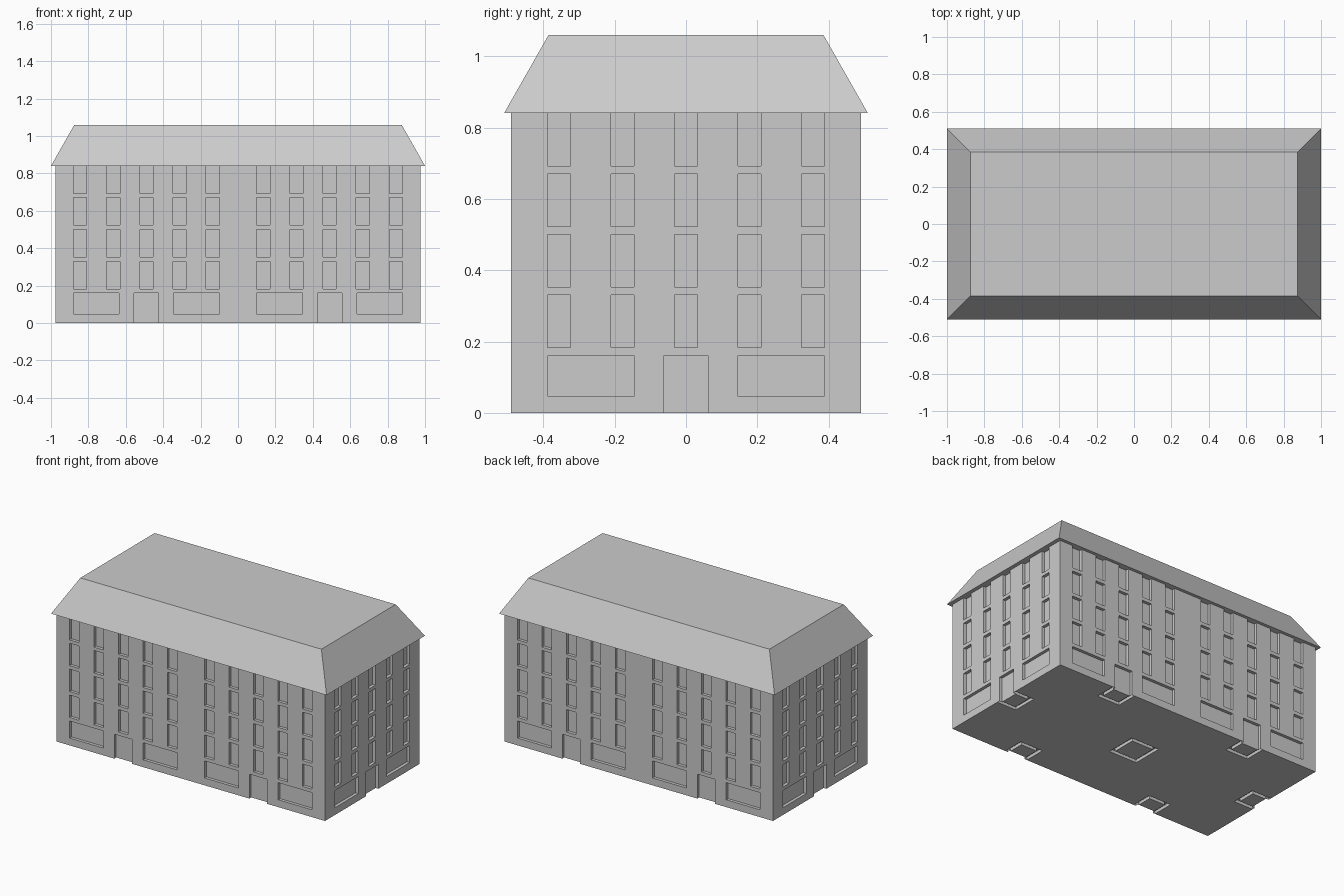
import bpy
import bmesh
from mathutils import Matrix, Vector

cube = bpy.data.objects.get("Cube")
if cube:
    bpy.data.objects.remove(cube, do_unlink=True)

stone = bpy.data.materials.new("stone_grey")
stone.use_nodes = True
GREY = (0.6, 0.6, 0.6, 1)
stone.diffuse_color = GREY
stone.node_tree.nodes["Principled BSDF"].inputs["Base Color"].default_value = GREY

HX, HY, EAVES, DEPTH = 0.975, 0.49, 0.84, 0.02


def finish(name, bm):
    bmesh.ops.recalc_face_normals(bm, faces=bm.faces)
    mesh = bpy.data.meshes.new(name)
    bm.to_mesh(mesh)
    bm.free()
    mesh.materials.append(stone)
    obj = bpy.data.objects.new(name, mesh)
    bpy.context.collection.objects.link(obj)
    return obj


def wall(name, half, dist, turn, openings):
    """Wall cut into a grid along the opening edges; cells inside openings are set back."""
    us = sorted({-half, half} | {u for o in openings for u in o[:2]})
    zs = sorted({0, EAVES} | {z for o in openings for z in o[2:]})
    bm = bmesh.new()
    rot = Matrix.Rotation(turn, 3, 'Z')

    def quad(pts):
        bm.faces.new([bm.verts.new(rot @ Vector(p)) for p in pts])

    # plain wall cells
    for u0, u1 in zip(us, us[1:]):
        for z0, z1 in zip(zs, zs[1:]):
            cu, cz = (u0 + u1) / 2, (z0 + z1) / 2
            if not any(a < cu < b and c < cz < d for a, b, c, d in openings):
                quad([(u0, -dist, z0), (u1, -dist, z0), (u1, -dist, z1), (u0, -dist, z1)])
    # recessed panels with their reveals
    back = DEPTH - dist
    for a, b, c, d in openings:
        rim = [(a, c), (b, c), (b, d), (a, d)]
        quad([(u, back, z) for u, z in rim])
        for (u0, z0), (u1, z1) in zip(rim, rim[1:] + rim[:1]):
            if z0 == z1 == 0:
                continue
            quad([(u0, -dist, z0), (u1, -dist, z1), (u1, back, z1), (u0, back, z0)])
    bmesh.ops.remove_doubles(bm, verts=bm.verts, dist=0.0001)
    bmesh.ops.dissolve_limit(bm, angle_limit=0.01, verts=bm.verts, edges=bm.edges)
    obj = finish(name, bm)
    # make the outer wall face away from the building
    outward = rot @ Vector((0, -1, 0))
    if sum(p.area * p.normal.dot(outward) for p in obj.data.polygons) < 0:
        obj.data.flip_normals()
    return obj


# window rows and ground floor openings
rows = [(0.183 + i * 0.17, 0.33 + i * 0.17) for i in range(3)] + [(0.692, EAVES)]
long_side = [(c - 0.035, c + 0.035, *r)
             for s in (-1, 1) for c in (s * x for x in (0.135, 0.312, 0.49, 0.667, 0.845))
             for r in rows]
for s in (-1, 1):
    for a, b, bottom in ((0.1, 0.345, 0.048), (0.425, 0.555, 0), (0.635, 0.88, 0.048)):
        long_side.append((min(s * a, s * b), max(s * a, s * b), bottom, 0.16))

short_side = [(c - 0.032, c + 0.032, *r) for c in (-0.356, -0.178, 0, 0.178, 0.356) for r in rows]
short_side += [(-0.388, -0.145, 0.048, 0.16), (-0.063, 0.063, 0, 0.16), (0.145, 0.388, 0.048, 0.16)]

QUARTER = 1.570796
wall("front_wall", HX, HY, 0, long_side)
wall("left_wall", HY, HX, QUARTER, short_side)
wall("back_wall", HX, HY, 2 * QUARTER, long_side)
wall("right_wall", HY, HX, 3 * QUARTER, short_side)


def box(name, x0, x1, y0, y1, z0, z1):
    bm = bmesh.new()
    bmesh.ops.create_cube(bm, size=1)
    for v in bm.verts:
        v.co = Vector((x1 if v.co.x > 0 else x0, y1 if v.co.y > 0 else y0, z1 if v.co.z > 0 else z0))
    return finish(name, bm)


# floor slab with door notches and shallow square grooves beneath
floor = box("floor", -HX, HX, -HY, HY, 0, 0.04)
pads = [(x, s * HY, 0.065, DEPTH) for x in (-0.49, 0.49) for s in (-1, 1)]
pads += [(s * HX, 0, DEPTH, 0.063) for s in (-1, 1)]


def cut(cutter):
    cutter.hide_render = True
    cutter.hide_viewport = True
    mod = floor.modifiers.new("cut", 'BOOLEAN')
    mod.operation = 'DIFFERENCE'
    mod.solver = 'EXACT'
    mod.object = cutter


def groove(x, y, size):
    for sx, sy in ((-1, 0), (1, 0), (0, -1), (0, 1)):
        w, h = (0.012, size + 0.012) if sx else (size + 0.012, 0.012)
        cx, cy = x + sx * size, y + sy * size
        cut(box("groove_cutter", cx - w, cx + w, cy - h, cy + h, -0.02, 0.02))


for x, y, w, h in pads:
    cut(box("door_cutter", x - w, x + w, y - h, y + h, -0.03, 0.06))
    groove(x * 0.94 if y == 0 else x, y * 0.88, 0.07)
groove(0, 0, 0.09)

# hipped roof with a flat top and overhanging eaves
bm = bmesh.new()
bmesh.ops.create_cube(bm, size=2)
for v in bm.verts:
    top = v.co.z > 0
    v.co.x *= 0.875 if top else 1
    v.co.y *= 0.385 if top else 0.51
    v.co.z = 1.06 if top else EAVES
finish("roof", bm)
